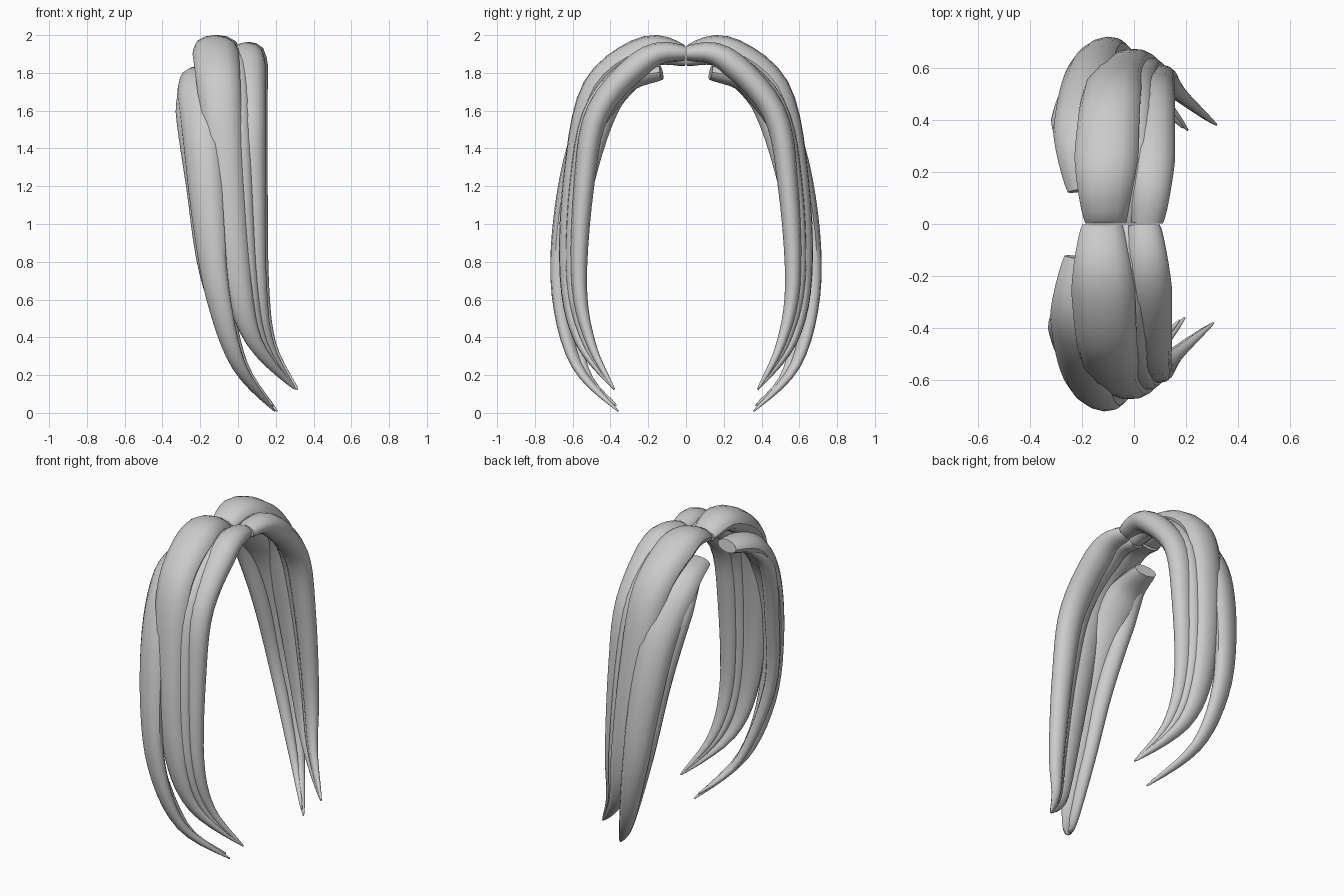
import bpy, bmesh, math
from mathutils import Vector

if "Cube" in bpy.data.objects:
    bpy.data.objects.remove(bpy.data.objects["Cube"])

SIDES = 12
STEPS = 5

# Each lock: half width, half thickness, taper power, sideways turn, centre path
front = (.093, .068, 1.6, 0, [
    (.045, 0, 1.905), (.06, .2, 1.88), (.07, .462, 1.6), (.085, .54, 1.2),
    (.11, .565, .68), (.17, .5, .36), (.31, .38, .125)])
crown = (.122, .07, 2.2, .1, [
    (-.115, 0, 1.9), (-.115, .2, 1.93), (-.095, .48, 1.72), (-.06, .588, 1.25),
    (0, .62, .72), (.09, .56, .38), (.3, .385, .13)])
back = (.112, .066, 2.2, .44, [
    (-.19, .13, 1.8), (-.21, .34, 1.74), (-.19, .53, 1.48), (-.155, .635, 1.05),
    (-.1, .66, .62), (.01, .575, .25), (.2, .36, .01)])
nape = (.056, .043, 2.1, .8, [
    (-.25, .27, 1.75), (-.27, .41, 1.6), (-.22, .535, 1.2),
    (-.155, .61, .72), (.01, .54, .24), (.18, .37, .04)])
# The inner lock fills the gap between front and crown, tucked under them at the root
inner = (.07, .058, 2, .1, [Vector(a).lerp(Vector(b), .38) - Vector((0, 0, max(0, .035 - .012 * i)))
                            + Vector((0, .008 if 2 < i < 5 else 0, 0))
                            for i, (a, b) in enumerate(zip(front[4], crown[4]))])
LOCKS = {"front_lock": front, "inner_lock": inner, "crown_lock": crown,
         "back_lock": back, "nape_lock": nape}


def spline(pts):
    """Catmull-Rom samples through the path points."""
    pts = [Vector(p) for p in pts]
    out = []
    for i in range(len(pts) - 1):
        p, q, r, s = pts[max(i - 1, 0)], pts[i], pts[i + 1], pts[min(i + 2, len(pts) - 1)]
        for k in range(STEPS):
            t = k / STEPS
            out.append(.5 * (2 * q + (r - p) * t + (2 * p - 5 * q + 4 * r - s) * t ** 2
                             + (3 * q - p - 3 * r + s) * t ** 3))
    return out + [pts[-1]]


def lock(name, half_w, half_t, power, turn, pts, side):
    """Sweep a tapering oval along the path; side = -1 mirrors it across y."""
    path = spline(pts)
    last = len(path) - 1
    bm = bmesh.new()
    rings = []
    for i, c in enumerate(path):
        u = i / last
        rise = min(1, u / .2)                    # narrower at the root
        w = half_w * (.6 + .4 * rise) * (1 - u ** power) + .004
        t = half_t * (.5 + .5 * rise) * (1 - u ** (power + .3)) + .004
        tan = (path[min(i + 1, last)] - path[max(i - 1, 0)]).normalized()
        wide = Vector((1, turn, 0))
        wide = (wide - tan * wide.dot(tan)).normalized()
        thick = tan.cross(wide)
        ring = []
        for k in range(SIDES):
            a = 2 * math.pi * k / SIDES
            p = c + wide * (math.cos(a) * w) + thick * (math.sin(a) * t)
            # Keep roots on their own side of the parting
            ring.append(bm.verts.new((p.x + .006 * side, max(p.y, .002) * side, max(p.z, 0))))
        rings.append(ring)
    for r0, r1 in zip(rings, rings[1:]):
        for k in range(SIDES):
            j = (k + 1) % SIDES
            bm.faces.new((r0[k], r0[j], r1[j], r1[k]))
    bm.faces.new(rings[0])
    bm.faces.new(rings[-1])
    bmesh.ops.recalc_face_normals(bm, faces=bm.faces)
    mesh = bpy.data.meshes.new(name)
    bm.to_mesh(mesh)
    bm.free()
    ob = bpy.data.objects.new(name, mesh)
    bpy.context.collection.objects.link(ob)
    bpy.ops.object.select_all(action='DESELECT')
    ob.select_set(True)
    bpy.context.view_layer.objects.active = ob
    bpy.ops.object.shade_smooth_by_angle(angle=math.radians(45))


# Both sides of the parting
for name, params in LOCKS.items():
    lock(name + "_right", *params, 1)
    lock(name + "_left", *params, -1)
